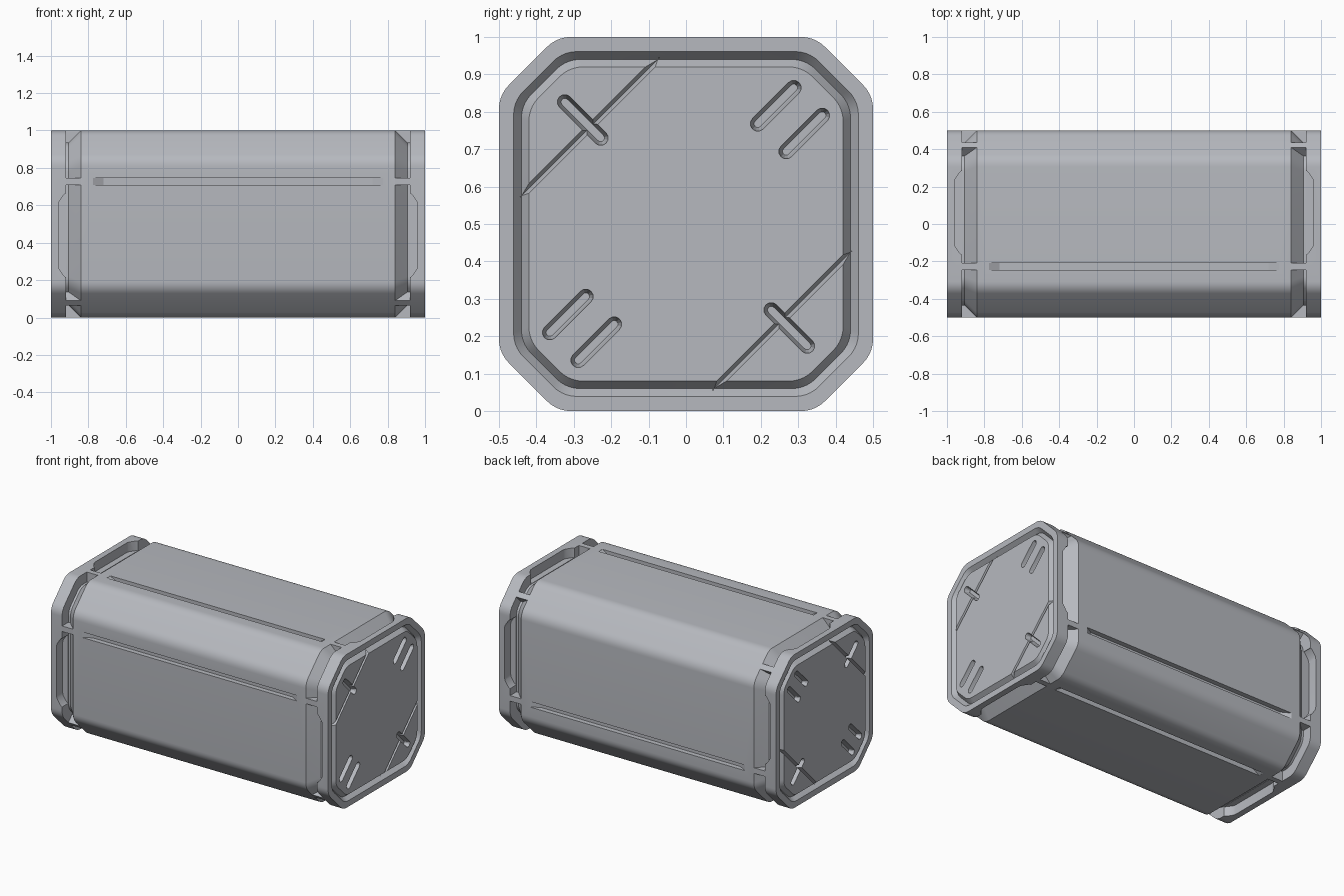
import bpy, bmesh
from math import sin, cos, pi, sqrt
from mathutils import Vector

if "Cube" in bpy.data.objects:
    bpy.data.objects.remove(bpy.data.objects["Cube"])

D = 0.065          # depth of the grooves round both ends
CH = 0.845         # y + z on the corner chamfers
DIAG = CH / sqrt(2)
R = sqrt(0.5)

grey = bpy.data.materials.new("blue_grey")
grey.diffuse_color = (.47, .485, .52, 1)
grey.use_nodes = True
grey.node_tree.nodes["Principled BSDF"].inputs["Base Color"].default_value = grey.diffuse_color


def section(inset, r=0.09, seg=5):
    """Square with chamfered, softly rounded corners, offset inward."""
    h = 0.5 - inset
    c = CH - 0.5 - (sqrt(2) - 1) * inset
    pts = []
    for k in range(8):
        a = k * pi / 4
        y, z = ((h, c), (c, h))[k % 2]
        for _ in range(k // 2):
            y, z = -z, y
        n1, n2 = Vector((cos(a), sin(a))), Vector((cos(a + pi / 4), sin(a + pi / 4)))
        centre = Vector((y, z)) - (n1 + n2).normalized() * (r / cos(pi / 8))
        for i in range(seg + 1):
            t = a + pi / 4 * i / seg
            pts.append((centre.x + r * cos(t), centre.y + r * sin(t)))
    return pts


def finish(bm, name):
    bmesh.ops.recalc_face_normals(bm, faces=bm.faces)
    me = bpy.data.meshes.new(name)
    bm.to_mesh(me)
    bm.free()
    me.materials.append(grey)
    ob = bpy.data.objects.new(name, me)
    bpy.context.collection.objects.link(ob)
    return ob


def hull(bm, pts):
    """Add a convex solid; points are x, y, z about the long axis."""
    part = bmesh.new()
    for x, y, z in pts:
        part.verts.new((x, y, z + 0.5))
    res = bmesh.ops.convex_hull(part, input=part.verts)
    junk = [g for g in res["geom_interior"] if isinstance(g, bmesh.types.BMVert)]
    bmesh.ops.delete(part, geom=junk, context='VERTS')
    bmesh.ops.recalc_face_normals(part, faces=part.faces)
    me = bpy.data.meshes.new("tmp")
    part.to_mesh(me)
    part.free()
    bm.from_mesh(me)
    bpy.data.meshes.remove(me)


def at(f, x, out, s):
    """Point on a side: distance out along its normal, s along its tangent."""
    n, t = f
    return (x, n[0] * out + t[0] * s, n[1] * out + t[1] * s)


# Casing: lofted sections with end rims, V channels and end grooves
prof = [(1, .08), (.972, .06), (1, .039), (1, 0), (.92, 0), (.92, D), (.905, D), (.84, 0)]
prof += [(-x, i) for x, i in reversed(prof)]
bm = bmesh.new()
rings = [[bm.verts.new((x, y, z + .5)) for y, z in section(i)] for x, i in prof]
for a, b in zip(rings, rings[1:]):
    for i in range(len(a)):
        j = (i + 1) % len(a)
        bm.faces.new((a[i], a[j], b[j], b[i]))
bm.faces.new(rings[0])
bm.faces.new(rings[-1])
casing = finish(bm, "casing")

# Four sides (normal, tangent) and the two bridged chamfers, in y, z
sides = [((-1, 0), (0, 1)), ((0, 1), (-1, 0)), ((1, 0), (0, -1)), ((0, -1), (1, 0))]
chamfers = [((R, R), (-R, R)), ((-R, -R), (R, -R))]

cut = bmesh.new()
bridges = bmesh.new()
W = 0.018

for f in sides:
    # Long slot with ramped ends
    hull(cut, [at(f, x * e, o, s) for e in (1, -1) for s in (W + .227, .227 - W)
               for x, o in ((.775, .51), (.775, .499), (.72, .468))])
    # Notches in the inner edge of each rim
    for e in (1, -1):
        hull(cut, [at(f, x * e, o, -.06 + m * s) for o in (.53, .5 - D + .002) for m in (1, -1)
                   for x, s in ((.912, .225), (.925, .222), (.935, .212), (.95, .188), (.957, .178), (.96, .16))])

# Bridges filling the grooves
for f, out, s0 in [(f, .5, .227) for f in sides] + [(f, DIAG, 0) for f in chamfers]:
    for e in (1, -1):
        hull(bridges, [at(f, x * e, out - d, s0 + m * W) for m in (1, -1)
                       for x, d in ((.84, 0), (.92, 0), (.92, D), (.905, D))])


def capsule(e, y, z, dy, dz, half=.068, r=.02):
    """Cut a round-ended, tapering mark into an end plate."""
    pts = []
    for x, k in ((1.01, 1), (.998, 1), (.966, .5)):
        for end in (0, pi):
            for i in range(7):
                a = -pi / 2 + pi * i / 6 + end
                u = (half if end == 0 else -half) + r * k * cos(a)
                v = r * k * sin(a)
                pts.append((x * e, y + u * dy - v * dz, z + u * dz + v * dy))
    hull(cut, pts)


# Marks on both end plates, repeated by a half turn
for e in (1, -1):
    for q in (1, -1):
        capsule(e, q * .24, q * .316, R, R)
        capsule(e, q * .316, q * .242, R, R)
        capsule(e, -q * .276, q * .278, R, -R)
        hull(cut, [(x * e, q * (-.257 + R * (u - v)), q * (.258 + R * (u + v)))
                   for u in (.263, -.263) for x, v in ((1.005, .011), (1.005, -.011), (.973, 0))])

cutter = finish(cut, "slot_cutter")
cutter.hide_render = True
mod = casing.modifiers.new("slots", 'BOOLEAN')
mod.operation = 'DIFFERENCE'
mod.solver = 'EXACT'
mod.use_self = True
mod.object = cutter
bpy.context.view_layer.objects.active = casing
casing.select_set(True)
bpy.ops.object.modifier_apply(modifier=mod.name)
bpy.data.objects.remove(cutter)
bpy.ops.object.shade_smooth_by_angle(angle=0.45)

finish(bridges, "groove_bridges")
